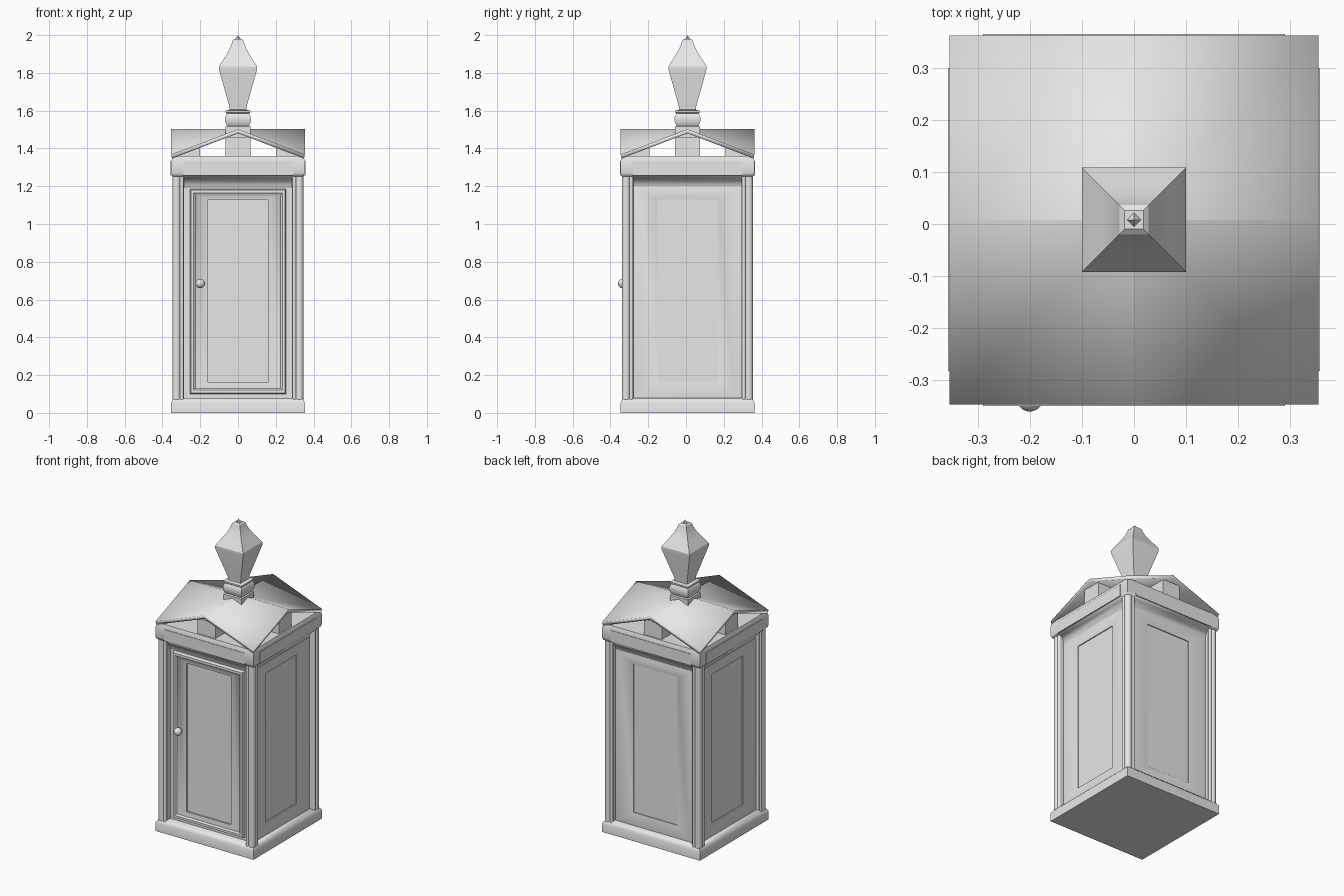
import bpy, bmesh, math
from mathutils import Matrix, Vector

cube = bpy.data.objects.get("Cube")
if cube:
    bpy.data.objects.remove(cube, do_unlink=True)

CY = 0.008                      # body sits slightly back because of the knob
CENTRE = Matrix.Translation((0, CY, 0))

grey = bpy.data.materials.new("plain_grey")
grey.use_nodes = True
grey.diffuse_color = (0.8, 0.8, 0.8, 1)
bsdf = next(n for n in grey.node_tree.nodes if n.type == 'BSDF_PRINCIPLED')
bsdf.inputs["Base Color"].default_value = (0.8, 0.8, 0.8, 1)


def finish(bm, name, angle=30, turn=0):
    """Turn about the body axis, make an object, shade it."""
    bmesh.ops.recalc_face_normals(bm, faces=bm.faces)
    bm.transform(CENTRE @ Matrix.Rotation(math.radians(turn), 4, 'Z'))
    mesh = bpy.data.meshes.new(name)
    bm.to_mesh(mesh)
    bm.free()
    mesh.materials.append(grey)
    obj = bpy.data.objects.new(name, mesh)
    bpy.context.collection.objects.link(obj)
    bpy.ops.object.select_all(action='DESELECT')
    obj.select_set(True)
    bpy.context.view_layer.objects.active = obj
    bpy.ops.object.shade_smooth_by_angle(angle=math.radians(angle))
    return obj


def loft(name, rings, angle=30, turn=0):
    """Join four-cornered rings into a closed solid."""
    bm = bmesh.new()
    loops = [[bm.verts.new(p) for p in ring] for ring in rings]
    for a, b in zip(loops, loops[1:]):
        for i in range(4):
            j = (i + 1) % 4
            bm.faces.new((a[i], a[j], b[j], b[i]))
    bm.faces.new(loops[0])
    bm.faces.new(loops[-1])
    return finish(bm, name, angle, turn)


def square_turning(name, profile, angle=30):
    """Square plan with a (half width, height) profile."""
    return loft(name, [[(-w, -w, z), (w, -w, z), (w, w, z), (-w, w, z)]
                       for w, z in profile], angle)


def panel(name, steps, turn):
    """Stepped frame facing the front: (half width, bottom, top, distance)."""
    return loft(name, [[(-w, -d, lo), (w, -d, lo), (w, -d, hi), (-w, -d, hi)]
                       for w, lo, hi, d in steps], 30, turn)


def add_box(bm, lo, hi):
    lo, hi = Vector(lo), Vector(hi)
    m = Matrix.Translation((lo + hi) / 2) @ Matrix.Diagonal((*(hi - lo), 1))
    bmesh.ops.create_cube(bm, size=1, matrix=m)


def add_rod(bm, x, y, r, lo, hi):
    bmesh.ops.create_cone(bm, cap_ends=True, segments=16, radius1=r, radius2=r,
                          depth=hi - lo,
                          matrix=Matrix.Translation((x, y, (lo + hi) / 2)))


# Plinth and head band with its cornice
square_turning("plinth", [(.354, 0), (.354, .055), (.347, .068), (.335, .08)], 50)
square_turning("head_band", [(.305, 1.19), (.312, 1.21), (.33, 1.245), (.348, 1.253),
                             (.354, 1.27), (.354, 1.335), (.345, 1.36)], 50)

# Door and three fixed panels
door_steps = [(.29, .07, 1.2, .25), (.29, .07, 1.2, .3), (.255, .1, 1.185, .3),
              (.25, .105, 1.18, .322), (.235, .12, 1.165, .322),
              (.225, .13, 1.155, .314), (.16, .16, 1.13, .31), (.16, .16, 1.13, .3)]
side_steps = [(.29, .07, 1.2, .25), (.29, .07, 1.2, .312), (.25, .1, 1.18, .318),
              (.16, .16, 1.13, .306), (.16, .16, 1.13, .3)]
panel("door", door_steps, 0)
for name, turn in (("left_panel", 90), ("back_panel", 180), ("right_panel", 270)):
    panel(name, side_steps, turn)

# Corner columns, sign plates and gable blocks on each quarter
sides = ("front", "left", "back", "right")
for k, side in enumerate(sides):
    turn = 90 * k
    bm = bmesh.new()
    add_box(bm, (.285, -.335, .07), (.335, -.285, 1.26))
    add_rod(bm, .325, -.325, .022, .07, 1.26)
    add_rod(bm, .298, -.334, .011, .07, 1.26)
    add_rod(bm, .334, -.298, .011, .07, 1.26)
    finish(bm, side + "_corner_column", 40, turn)

    bm = bmesh.new()
    add_box(bm, (-.29, -.357, 1.258), (.29, -.35, 1.334))
    finish(bm, side + "_sign_plate", 30, turn)

    bm = bmesh.new()
    add_box(bm, (-.065, -.335, 1.35), (.065, -.2, 1.46))
    finish(bm, side + "_gable_block", 30, turn)

# Cross-gabled roof: level ridges, valleys falling to the corners
bm = bmesh.new()
R = .354
centre = bm.verts.new((0, 0, 1.502))
rim = [bm.verts.new((R * x, R * y, 1.368 if x and y else 1.502))
       for x, y in ((1, 0), (1, 1), (0, 1), (-1, 1), (-1, 0), (-1, -1), (0, -1), (1, -1))]
for i in range(8):
    bm.faces.new((centre, rim[i], rim[(i + 1) % 8]))
roof = finish(bm, "roof", 35)
thick = roof.modifiers.new("thickness", 'SOLIDIFY')
thick.thickness = .022
thick.offset = -1

# Finial post, lamp-shaped top and spike
square_turning("finial_post", [(.065, 1.4), (.065, 1.515), (.058, 1.52), (.063, 1.53),
                               (.068, 1.545), (.068, 1.565), (.062, 1.58), (.058, 1.585),
                               (.066, 1.59), (.066, 1.6), (.045, 1.605)], 40)
square_turning("finial", [(.045, 1.6), (.045, 1.62), (.1, 1.815), (.1, 1.835), (.085, 1.86),
                          (.065, 1.89), (.045, 1.925), (.033, 1.955), (.028, 1.972),
                          (.018, 1.98)], 30)
bm = bmesh.new()
bmesh.ops.create_cone(bm, cap_ends=True, segments=4, radius1=.02, radius2=0, depth=.03,
                      matrix=Matrix.Translation((0, 0, 1.985)))
finish(bm, "spike", 20)

# Door knob on a short stem
bm = bmesh.new()
bmesh.ops.create_uvsphere(bm, u_segments=20, v_segments=12, radius=.025,
                          matrix=Matrix.Translation((-.2, -.343, .685)))
bmesh.ops.create_cone(bm, cap_ends=True, segments=12, radius1=.01, radius2=.01, depth=.04,
                      matrix=Matrix.Translation((-.2, -.32, .685))
                      @ Matrix.Rotation(math.pi / 2, 4, 'X'))
finish(bm, "door_knob", 40)
